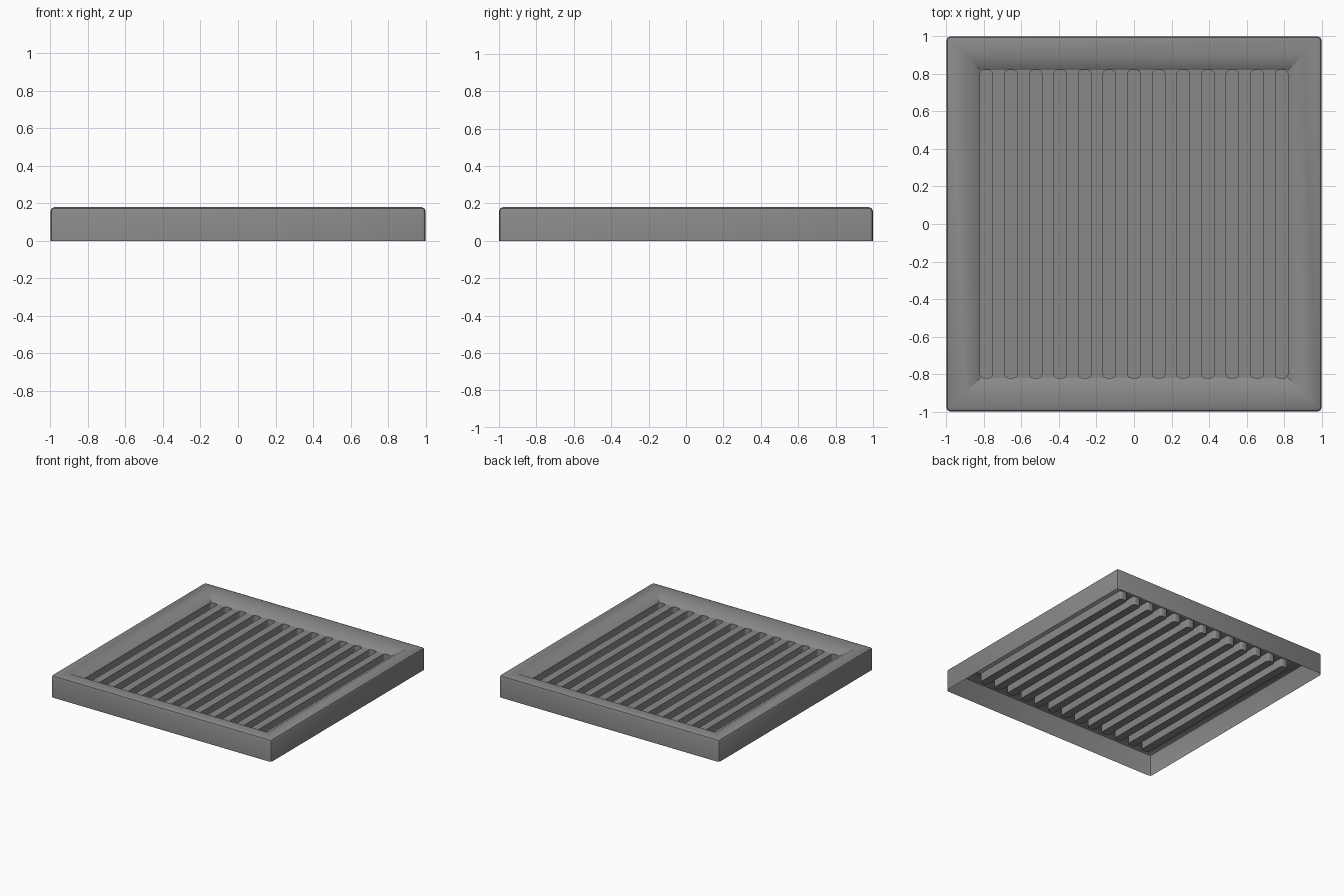
import bpy, bmesh, math

cube = bpy.data.objects.get("Cube")
if cube:
    bpy.data.objects.remove(cube)

HEIGHT, FLOOR, TROUGH = 0.18, 0.13, 0.06
RIM, FOOT = 0.9, 0.82           # dish lip and dish floor half-widths
SLOTS, WIDTH, RADIUS = 13, 0.066, 0.018
PITCH = (2 * FOOT - WIDTH) / (SLOTS - 1)

grey = bpy.data.materials.new("vent grey")
grey.use_nodes = True
colour = (0.25, 0.25, 0.25, 1)
grey.diffuse_color = colour
grey.node_tree.nodes["Principled BSDF"].inputs["Base Color"].default_value = colour


def add_object(name, bm, angle):
    mesh = bpy.data.meshes.new(name)
    bm.to_mesh(mesh)
    bm.free()
    mesh.materials.append(grey)
    obj = bpy.data.objects.new(name, mesh)
    bpy.context.collection.objects.link(obj)
    bpy.ops.object.select_all(action='DESELECT')
    obj.select_set(True)
    bpy.context.view_layer.objects.active = obj
    bpy.ops.object.shade_smooth_by_angle(angle=math.radians(angle))
    return obj


# Outer frame: open-bottomed shell of square rings with softened outer edges
bm = bmesh.new()
rings = []
for half, z in ((1, 0), (1, HEIGHT), (RIM, HEIGHT), (FOOT, FLOOR)):
    rings.append([bm.verts.new((sx * half, sy * half, z))
                  for sx, sy in ((-1, -1), (1, -1), (1, 1), (-1, 1))])
for low, high in zip(rings, rings[1:]):
    for i in range(4):
        j = (i + 1) % 4
        bm.faces.new((low[i], low[j], high[j], high[i]))
outer = set(rings[0] + rings[1])
soft = [e for e in bm.edges
        if set(e.verts) <= outer and any(v in rings[1] for v in e.verts)]
bmesh.ops.bevel(bm, geom=soft, offset=0.022, segments=2, profile=0.5,
                affect='EDGES')
add_object("frame", bm, 40)


# Rounded slot outline, counter-clockwise from the lower right corner
def slot_outline(cx):
    points = []
    for k, (sx, sy) in enumerate(((1, -1), (1, 1), (-1, 1), (-1, -1))):
        for step in range(5):
            a = math.radians(90 * (k - 1) + 22.5 * step)
            points.append((cx + sx * (WIDTH / 2 - RADIUS) + RADIUS * math.cos(a),
                           sy * (FOOT - RADIUS) + RADIUS * math.sin(a)))
    return points


# Slotted floor: troughs hanging below flat lands
bm = bmesh.new()
tops = []
for s in range(SLOTS):
    outline = slot_outline(-FOOT + WIDTH / 2 + s * PITCH)
    top = [bm.verts.new((x, y, FLOOR)) for x, y in outline]
    low = [bm.verts.new((x, y, TROUGH)) for x, y in outline]
    for i in range(len(top)):
        j = (i + 1) % len(top)
        bm.faces.new((top[i], top[j], low[j], low[i]))
    bm.faces.new(low)
    tops.append(top)
half = len(tops[0]) // 2
for left, right in zip(tops, tops[1:]):
    bm.faces.new(left[:half][::-1] + right[half:][::-1])

# Small corner fillets beside the first and last slots
arc = half // 2
for ring, k, sx, sy in ((tops[-1], 0, 1, -1), (tops[-1], 1, 1, 1),
                        (tops[0], 2, -1, 1), (tops[0], 3, -1, -1)):
    corner = bm.verts.new((sx * FOOT, sy * FOOT, FLOOR))
    bm.faces.new([corner] + ring[k * arc:(k + 1) * arc][::-1])
add_object("slotted_floor", bm, 35)
